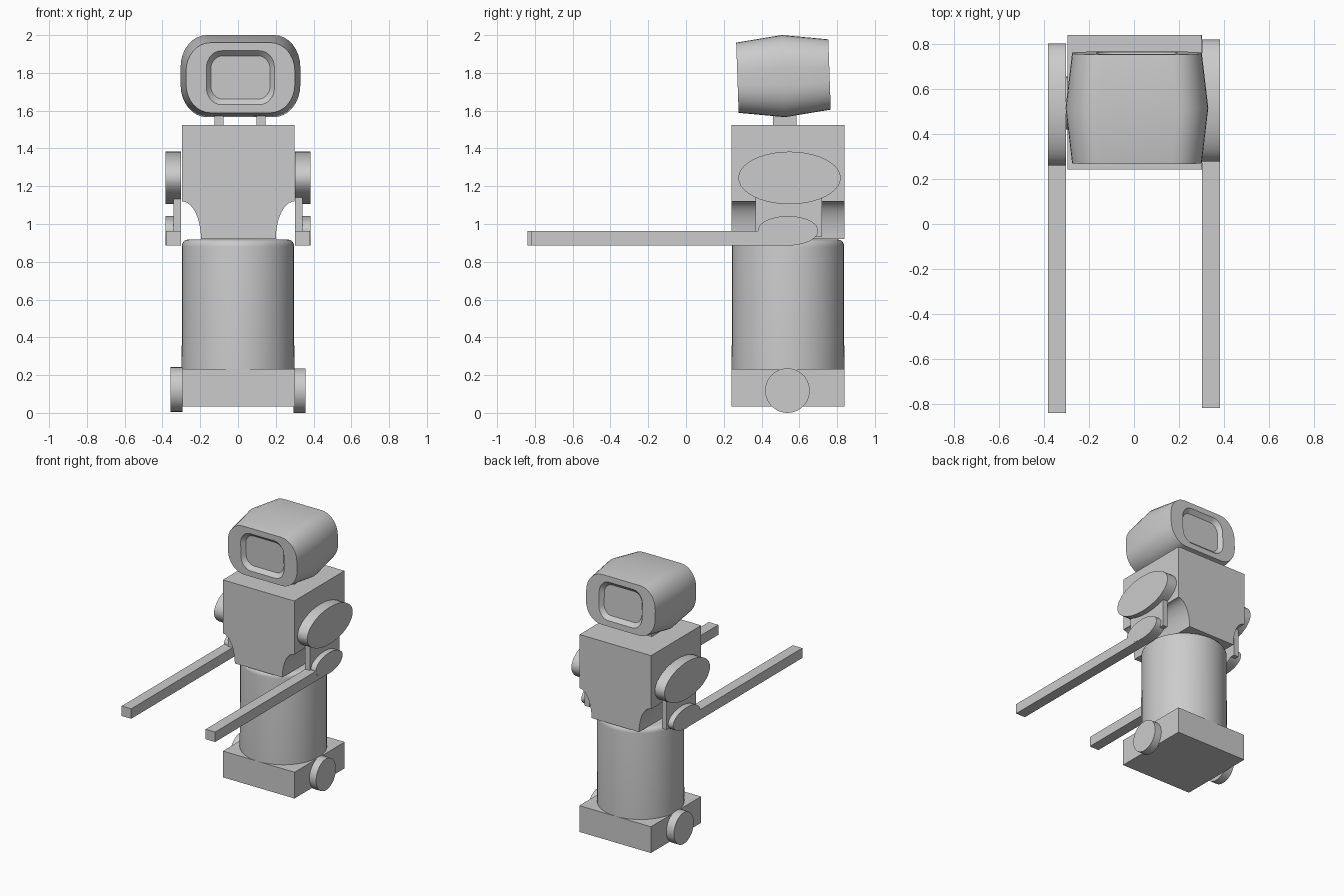
import bpy, bmesh, math
from mathutils import Matrix

if "Cube" in bpy.data.objects:
    bpy.data.objects.remove(bpy.data.objects["Cube"])

grey = bpy.data.materials.new("plain grey")
grey.diffuse_color = (0.6, 0.6, 0.6, 1)
grey.use_nodes = True
grey.node_tree.nodes["Principled BSDF"].inputs["Base Color"].default_value = grey.diffuse_color


def finish(name, bm, smooth=True):
    bmesh.ops.recalc_face_normals(bm, faces=bm.faces[:])
    me = bpy.data.meshes.new(name)
    bm.to_mesh(me)
    bm.free()
    me.materials.append(grey)
    ob = bpy.data.objects.new(name, me)
    bpy.context.collection.objects.link(ob)
    if smooth:
        bpy.ops.object.select_all(action='DESELECT')
        ob.select_set(True)
        bpy.context.view_layer.objects.active = ob
        bpy.ops.object.shade_smooth_by_angle(angle=math.radians(30))
    return ob


def loft(name, rings, matrix=Matrix()):
    """Skin a row of equal-length rings and cap both ends."""
    bm = bmesh.new()
    vs = [[bm.verts.new(matrix @ Matrix.Translation(p).translation) for p in r] for r in rings]
    n = len(vs[0])
    for a, b in zip(vs, vs[1:]):
        for i in range(n):
            bm.faces.new((a[i], a[(i + 1) % n], b[(i + 1) % n], b[i]))
    bm.faces.new(vs[0])
    bm.faces.new(vs[-1])
    return finish(name, bm)


def box(name, x0, x1, y0, y1, z0, z1):
    bm = bmesh.new()
    bmesh.ops.create_cube(bm, size=1)
    for v in bm.verts:
        v.co = ((x0 + x1) / 2 + v.co.x * (x1 - x0),
                (y0 + y1) / 2 + v.co.y * (y1 - y0),
                (z0 + z1) / 2 + v.co.z * (z1 - z0))
    return finish(name, bm, False)


def disc(name, x0, x1, y, z, ry, rz, n=40):
    """Elliptical disc with its axis along x."""
    angles = [2 * math.pi * i / n for i in range(n)]
    return loft(name, [[(x, y + ry * math.cos(a), z + rz * math.sin(a)) for a in angles]
                       for x in (x0, x1)])


def rounded(y, hx, hz, rx, rz, n=8):
    """Rounded rectangle in the xz plane with elliptical corners."""
    pts = []
    for k, (sx, sz) in enumerate(((1, 1), (-1, 1), (-1, -1), (1, -1))):
        for i in range(n + 1):
            a = math.pi / 2 * (k + i / n)
            pts.append((sx * (hx - rx) + rx * math.cos(a), y,
                        sz * (hz - rz) + rz * math.sin(a)))
    return pts


# Head: tilted barrel with a recessed screen at the front and the back
half = [rounded(-0.215, 0.157, 0.115, 0.065, 0.07),
        rounded(-0.244, 0.18, 0.143, 0.08, 0.09),
        rounded(-0.244, 0.288, 0.186, 0.13, 0.15)]
mid = [rounded(0, 0.317, 0.2175, 0.14, 0.17)]
back = [[(x, -y, z) for x, y, z in r] for r in reversed(half)]
loft("head", half + mid + back,
     Matrix.Translation((0.013, 0.516, 1.783)) @ Matrix.Rotation(0.035, 4, 'X'))

# Neck posts
for side, x in (("left", -0.1), ("right", 0.122)):
    box(side + "_neck_post", x - 0.024, x + 0.024, 0.46, 0.585, 1.5, 1.61)

# Torso: square block with hollow curves cut from the lower sides
arc = [(0.298 - 0.1 * math.cos(a), 0.92 + 0.2 * math.sin(a))
       for a in (math.pi / 2 * i / 10 for i in range(11))]
profile = arc + [(0.298, 1.523)]
profile += [(-x, z) for x, z in reversed(profile)]
loft("torso", [[(x + 0.002, y, z) for x, z in profile] for y in (0.242, 0.839)])

# Round lower body with a softened top edge
shape = [(0.298, 0.22), (0.297, 0.88)]
shape += [(0.262 + 0.035 * math.cos(a), 0.883 + 0.035 * math.sin(a))
          for a in (math.pi / 2 * i / 5 for i in range(1, 6))]
loft("lower_body", [[(r * math.cos(2 * math.pi * i / 40), 0.54 + r * math.sin(2 * math.pi * i / 40), z)
                     for i in range(40)] for r, z in shape])

# Base box
box("base", -0.295, 0.302, 0.242, 0.839, 0.035, 0.233)

# Wheels, shoulders, links, elbows and forearms on each side
for side, s, dy, dz, end in (("left", -1, -0.008, 0.006, -0.839), ("right", 1, 0.008, 0, -0.818)):
    disc(side + "_wheel", s * 0.295, s * 0.358, 0.537, 0.118 + dz, 0.118, 0.118)
    disc(side + "_shoulder", s * 0.302, s * 0.383, 0.54 + dy, 1.244, 0.271, 0.139)
    xs = sorted((s * 0.302, s * 0.341))
    box(side + "_arm_link", *xs, 0.368, 0.72, 0.93, 1.2)
    disc(side + "_elbow", s * 0.302, s * 0.383, 0.54, 0.964, 0.16, 0.078)
    xs = sorted((s * 0.303, s * 0.382))
    box(side + "_forearm", *xs, end, 0.54, 0.887, 0.962)
